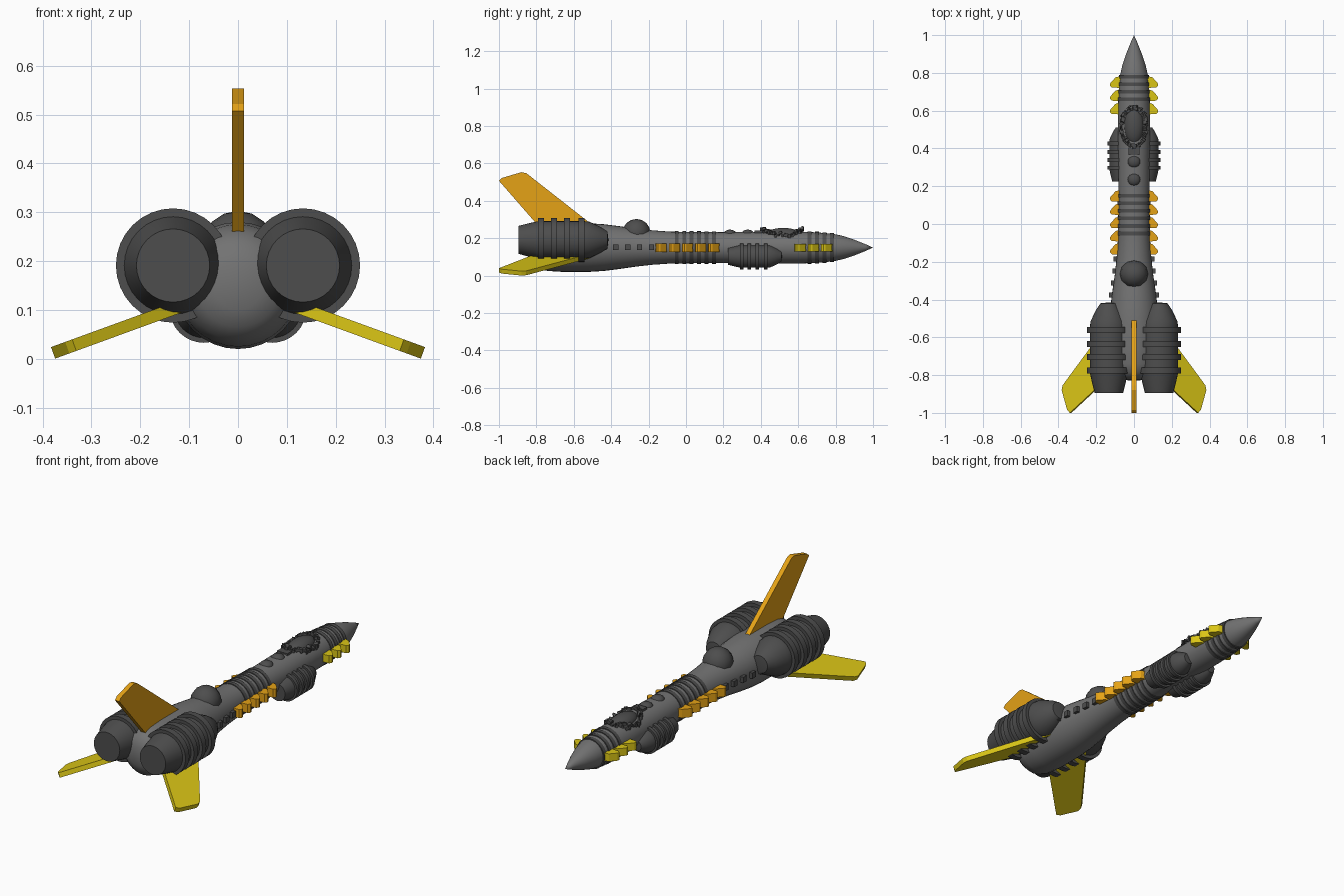
import bpy, bmesh, math, random
from mathutils import Vector, Matrix

if "Cube" in bpy.data.objects:
    bpy.data.objects.remove(bpy.data.objects["Cube"])

random.seed(4)
AXIS_Z = 0.15  # height of the hull centre line


def material(name, rgb):
    m = bpy.data.materials.new(name)
    m.diffuse_color = (*rgb, 1)
    m.use_nodes = True
    m.node_tree.nodes["Principled BSDF"].inputs["Base Color"].default_value = m.diffuse_color
    return m


HULL = material("hull grey", (0.17, 0.17, 0.17))
DARK = material("dark grey", (0.075, 0.075, 0.075))
ORANGE = material("orange", (0.78, 0.36, 0.008))
YELLOW = material("yellow", (0.70, 0.56, 0.008))


def finish(name, bm, mat, smooth=None):
    bmesh.ops.recalc_face_normals(bm, faces=bm.faces)
    me = bpy.data.meshes.new(name)
    bm.to_mesh(me)
    bm.free()
    me.materials.append(mat)
    ob = bpy.data.objects.new(name, me)
    bpy.context.collection.objects.link(ob)
    if smooth:
        bpy.ops.object.select_all(action='DESELECT')
        ob.select_set(True)
        bpy.context.view_layer.objects.active = ob
        bpy.ops.object.shade_smooth_by_angle(angle=math.radians(smooth))
    return ob


def lathe(name, profile, mat, x=0, z=AXIS_Z, y=0, scale=1, seg=32):
    """Revolve (y, radius) points around a line parallel to y."""
    bm = bmesh.new()
    rows = []
    for py, r in profile:
        n = seg if r > 0 else 1
        rows.append([bm.verts.new((x + scale * r * math.cos(math.tau * i / seg),
                                   y + scale * py,
                                   z + scale * r * math.sin(math.tau * i / seg))) for i in range(n)])
    for a, b in zip(rows, rows[1:]):
        for i in range(seg):
            j = (i + 1) % seg
            quad = [a[i % len(a)], a[j % len(a)], b[j % len(b)], b[i % len(b)]]
            bm.faces.new(list(dict.fromkeys(quad)))
    return finish(name, bm, mat, 35)


def plate(name, outline, thick, angle, mat):
    """Extrude a (y, radius) outline standing out from the hull axis at an angle from up."""
    a = math.radians(angle)
    out = Vector((math.sin(a), 0, math.cos(a)))
    side = Vector((math.cos(a), 0, -math.sin(a))) * thick / 2
    bm = bmesh.new()
    loops = [[bm.verts.new(Vector((0, py, AXIS_Z)) + out * r + side * s) for py, r in outline]
             for s in (-1, 1)]
    bm.faces.new(loops[0])
    bm.faces.new(loops[1])
    n = len(outline)
    for i in range(n):
        j = (i + 1) % n
        bm.faces.new((loops[0][i], loops[0][j], loops[1][j], loops[1][i]))
    return finish(name, bm, mat)


def dome(name, loc, size, mat, u=16, v=10):
    bm = bmesh.new()
    bmesh.ops.create_uvsphere(bm, u_segments=u, v_segments=v, radius=1,
                              matrix=Matrix.Translation(loc) @ Matrix.Diagonal((*size, 1)))
    return finish(name, bm, mat, 40)


def add_box(bm, loc, size, rot=None):
    m = Matrix.Translation(loc) @ (rot or Matrix()) @ Matrix.Diagonal((*size, 1))
    bmesh.ops.create_cube(bm, size=1, matrix=m)


# Hull with rounded tail and pointed nose
hull = [(-0.83, 0), (-0.826, 0.05), (-0.812, 0.085), (-0.785, 0.112), (-0.74, 0.125),
        (-0.66, 0.13), (-0.52, 0.13), (-0.44, 0.125), (-0.36, 0.115), (-0.27, 0.102),
        (-0.18, 0.092), (-0.08, 0.085), (0.2, 0.082), (0.42, 0.085), (0.6, 0.086),
        (0.70, 0.081), (0.785, 0.074), (0.84, 0.062), (0.90, 0.042), (0.96, 0.018), (1.0, 0)]
lathe("hull", hull, HULL)


def hull_radius(y):
    for (y0, r0), (y1, r1) in zip(hull, hull[1:]):
        if y0 <= y <= y1:
            return r0 + (r1 - r0) * (y - y0) / (y1 - y0)


# Bands around the waist and behind the nose
for group, ys in (("waist", [-0.05 + 0.04 * i for i in range(6)]),
                  ("nose", [0.66, 0.70, 0.74, 0.78])):
    for y in ys:
        r = hull_radius(y) + 0.004
        lathe(group + "_band", [(-0.01, r - 0.02), (-0.01, r), (0.01, r), (0.01, r - 0.02)], DARK, y=y)

# Engine pods: ribbed barrel, the small pair is a scaled copy
pod = [(0, 0), (0, 0.075), (0.05, 0.088)]
for ring in (0.12, 0.19, 0.26, 0.335):
    pod += [(ring - 0.016, 0.1), (ring - 0.016, 0.117), (ring + 0.016, 0.117), (ring + 0.016, 0.1)]
pod += [(0.38, 0.097), (0.44, 0.068), (0.475, 0.045), (0.48, 0)]
for s in (-1, 1):
    lathe("main_engine", pod, DARK, x=s * 0.133, z=0.191, y=-0.895)
    lathe("small_engine", pod, DARK, x=s * 0.07, z=0.103, y=0.225, scale=0.6)

# Tail fins
fin = [(-0.48, 0.105), (-0.84, 0.387), (-0.855, 0.398), (-0.88, 0.403),
       (-0.985, 0.372), (-1.0, 0.357), (-0.78, 0.105)]
plate("upright_fin", fin, 0.025, 0, ORANGE)
for s in (-1, 1):
    plate("lower_fin", fin, 0.025, s * 110, YELLOW)

# Rows of small swept teeth on both flanks
tooth = [(0, 0.07), (0.003, 0.118), (0.014, 0.128), (0.026, 0.125), (0.056, 0.098), (0.064, 0.07)]
for s in (-1, 1):
    for name, start, count, height, mat in (("waist_tooth", -0.163, 5, 0.045, ORANGE),
                                            ("nose_tooth", 0.58, 3, 0.04, YELLOW)):
        for i in range(count):
            plate(name, [(start + 0.07 * i + py, r) for py, r in tooth], height, s * 90, mat)

# Square ports along the flanks
bm = bmesh.new()
for s in (-1, 1):
    for i in range(10):
        y = -0.185 - 0.0635 * i
        add_box(bm, (s * (hull_radius(y) + 0.001), y, AXIS_Z + 0.002), (0.028, 0.028, 0.03))
finish("side_ports", bm, DARK)

# Domes on the back
dome("rear_dome", (0, -0.265, 0.228), (0.075, 0.075, 0.075), DARK, 12, 8)
for y in (0.235, 0.33):
    dome("small_dome", (0, y, 0.222), (0.034, 0.034, 0.024), DARK)

# Canopy, with its rear box
dome("canopy", (0, 0.52, 0.215), (0.052, 0.10, 0.04), DARK)
bm = bmesh.new()
add_box(bm, (0, 0.385, 0.23), (0.06, 0.04, 0.02))
finish("canopy_box", bm, DARK)

# Clutter of little blocks around the canopy
bm = bmesh.new()
for i in range(56):
    t = math.tau * i / 56
    k = random.uniform(0.92, 1.12)
    x, y = 0.062 * k * math.cos(t), 0.515 + 0.102 * k * math.sin(t)
    z = AXIS_Z + math.sqrt(0.086 ** 2 - x * x) + random.uniform(0.0, 0.016)
    rot = Matrix.Rotation(t, 4, 'Z') @ Matrix.Rotation(random.uniform(-0.5, 0.5), 4, 'X')
    add_box(bm, (x, y, z), [random.uniform(0.008, 0.022) for _ in range(3)], rot)
finish("canopy_clutter", bm, DARK)
